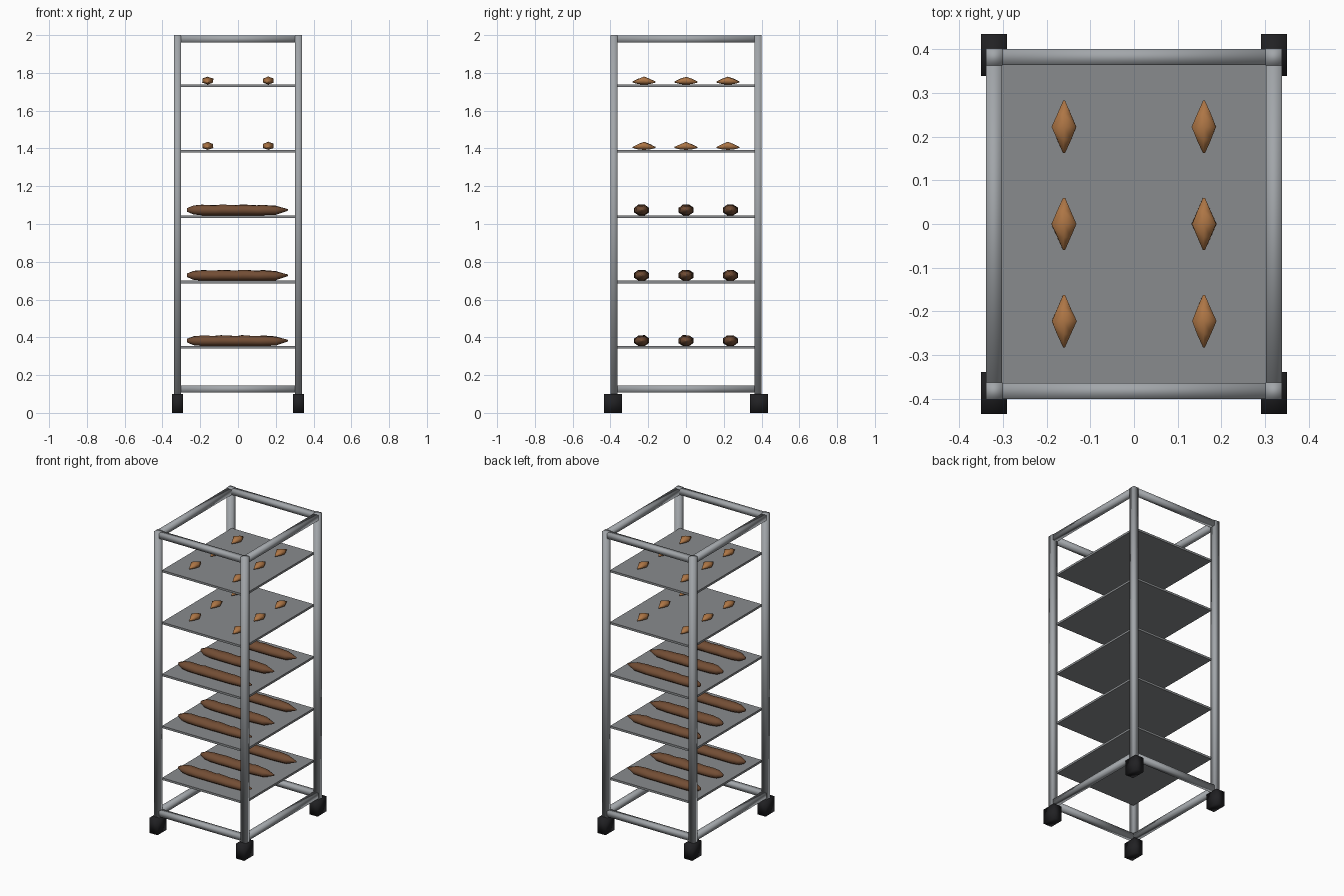
import bpy, bmesh, math, random
from mathutils import Vector

if "Cube" in bpy.data.objects:
    bpy.data.objects.remove(bpy.data.objects["Cube"])

random.seed(4)


def material(name, color):
    m = bpy.data.materials.new(name)
    m.diffuse_color = (*color, 1)
    m.use_nodes = True
    m.node_tree.nodes["Principled BSDF"].inputs["Base Color"].default_value = m.diffuse_color
    return m


RUBBER = material("black rubber", (0.015, 0.015, 0.017))
CRUST = material("dark crust", (0.17, 0.075, 0.035))
GOLDEN = material("golden pastry", (0.42, 0.18, 0.06))
STEEL = material("steel", (0.36, 0.38, 0.40))
TRAY = material("tray", (0.25, 0.26, 0.27))


def make(name, bm, mat, smooth=True):
    bmesh.ops.recalc_face_normals(bm, faces=bm.faces)
    me = bpy.data.meshes.new(name)
    bm.to_mesh(me)
    bm.free()
    for p in me.polygons:
        p.use_smooth = smooth
    me.materials.append(mat)
    ob = bpy.data.objects.new(name, me)
    bpy.context.collection.objects.link(ob)
    return ob


def box(name, center, size, mat, smooth=True):
    bm = bmesh.new()
    bmesh.ops.create_cube(bm, size=1)
    for v in bm.verts:
        v.co = Vector(c + a * s for c, a, s in zip(center, v.co, size))
    return make(name, bm, mat, smooth)


def loaf(name, origin, axis, stations, width, height, sides, mat, wobble):
    """Loft rounded rings along an axis; stations are (position, width scale, low z, high z)."""
    bm = bmesh.new()
    rings = []
    for t, ws, lo, hi in stations:
        ring = []
        for i in range(sides):
            a = 2 * math.pi * (i + 0.5) / sides
            r = 1 + random.uniform(-wobble, wobble)
            k = 1 / math.cos(math.pi / sides)
            side = math.cos(a) * k * ws * width / 2 * r
            up = height * (lo + (hi - lo) * (0.5 + 0.5 * k * math.sin(a)))
            if math.sin(a) > 0:
                up *= r
            off = (t, side, up) if axis == "x" else (side, t, up)
            ring.append(bm.verts.new(Vector(origin) + Vector(off)))
        rings.append(ring)
    for r0, r1 in zip(rings, rings[1:]):
        for i in range(sides):
            j = (i + 1) % sides
            bm.faces.new((r0[i], r0[j], r1[j], r1[i]))
    bm.faces.new(rings[0])
    bm.faces.new(rings[-1])
    return make(name, bm, mat)


PX, PY, T = 0.32, 0.382, 0.038

# Posts and caster blocks
for sx, lr in ((-1, "left"), (1, "right")):
    for sy, fb in ((-1, "front"), (1, "back")):
        box(f"{fb}_{lr}_post", (sx * PX, sy * PY, 1.05), (T, T, 1.90), STEEL)
        box(f"{fb}_{lr}_caster", (sx * PX, sy * 0.386, 0.05), (0.06, 0.096, 0.10), RUBBER)

# Top and bottom rails
for z, tb in ((0.126, "bottom"), (1.979, "top")):
    for s, fb, lr in ((-1, "front", "left"), (1, "back", "right")):
        box(f"{tb}_{fb}_rail", (0, s * PY, z), (2 * PX - T + 0.01, 0.036, 0.036), STEEL)
        box(f"{tb}_{lr}_rail", (s * PX, 0, z), (0.036, 2 * PY - T + 0.01, 0.036), STEEL)

# Baguette: blunt left end, pointed right end, shallow slashes on top
BAGUETTE = [(-0.27, 0.25, 0.35, 0.68), (-0.235, 0.72, 0.08, 0.92), (-0.19, 0.95, 0, 1.0),
            (-0.12, 1.0, 0, 0.96), (-0.09, 1.0, 0, 1.02), (-0.01, 1.0, 0, 0.95),
            (0.02, 1.0, 0, 1.02), (0.10, 0.98, 0, 0.95), (0.13, 0.96, 0, 1.0),
            (0.20, 0.78, 0.04, 0.90), (0.265, 0.12, 0.45, 0.58)]
# Croissant: diamond outline with low tips
CROISSANT = [(-0.06, 0.08, 0.22, 0.36), (-0.03, 0.55, 0.04, 0.72), (0, 1.0, 0, 1.0),
             (0.03, 0.55, 0.04, 0.72), (0.06, 0.08, 0.22, 0.36)]

# Shelves and baked goods
for n in range(5):
    z = 0.347 + 0.346 * n
    top = z + 0.007
    box(f"shelf_{n + 1}", (0, 0, z), (0.606, 0.735, 0.014), TRAY, smooth=False)
    for row in (-1, 0, 1):
        if n < 3:
            loaf(f"baguette_{n + 1}_{row + 2}", (0, row * 0.235, top), "x",
                 BAGUETTE, 0.078, 0.055, 8, CRUST, 0.03)
        else:
            for sx in (-1, 1):
                loaf(f"croissant_{n + 1}_{row + 2}_{'left' if sx < 0 else 'right'}",
                     (sx * 0.16, row * 0.222, top + 0.003), "y",
                     CROISSANT, 0.056, 0.036, 6, GOLDEN, 0.05)
